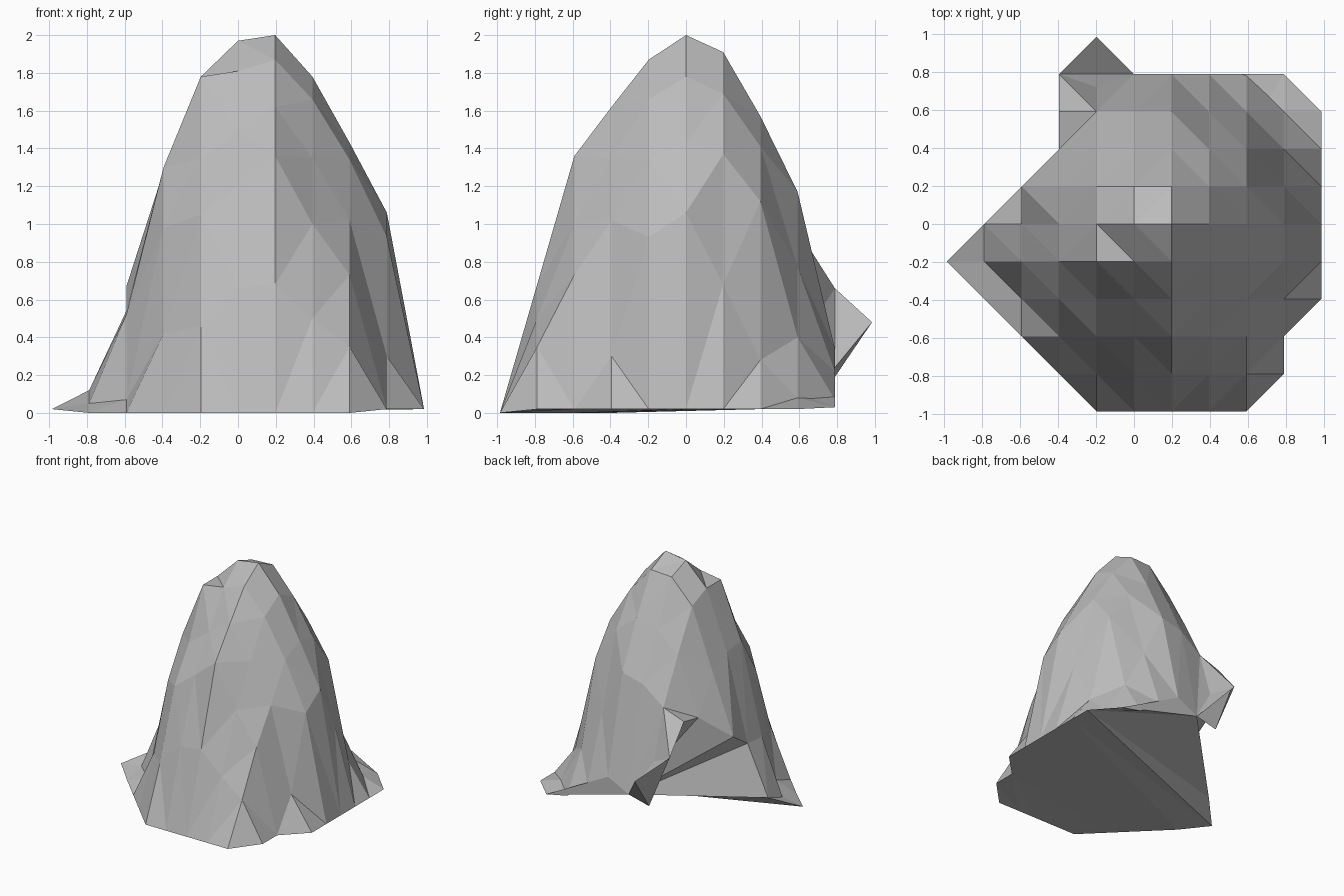
import bpy
import bmesh

STEP = 0.197

# Remove the default object
default = bpy.data.objects.get("Cube")
if default:
    bpy.data.objects.remove(default, do_unlink=True)


def make_material(name, rgb):
    material = bpy.data.materials.new(name)
    material.use_nodes = True
    colour = (*rgb, 1)
    material.diffuse_color = colour
    shader = material.node_tree.nodes["Principled BSDF"]
    shader.inputs["Base Color"].default_value = colour
    shader.inputs["Roughness"].default_value = 0.9
    return material


def add_object(name, mesh_builder, material):
    bmesh.ops.recalc_face_normals(mesh_builder, faces=mesh_builder.faces[:])
    mesh = bpy.data.meshes.new(name)
    mesh_builder.to_mesh(mesh)
    mesh_builder.free()
    mesh.materials.append(material)
    created = bpy.data.objects.new(name, mesh)
    bpy.context.collection.objects.link(created)
    return created


def add_rock(name, points, triangles, material):
    """Small rock from named corners; each triangle is three corner letters."""
    rock = bmesh.new()
    corner = {key: rock.verts.new((x * STEP, y * STEP, z))
              for key, (x, y, z) in points.items()}
    for triangle in triangles.split():
        rock.faces.new([corner[key] for key in triangle])
    return add_object(name, rock, material)


stone = make_material("stone grey", (0.5, 0.5, 0.5))

# Boulder relief: rows run front to back, each with its first column and
# its heights in hundredths
relief = [
    (-1, [0, 0, 0, 0, 0]),
    (-2, [0, 46, 66, 68, 50, 35, 2]),
    (-3, [0, 42, 105, 120, 136, 100, 73, 2]),
    (-4, [0, 7, 98, 135, 150, 162, 135, 102, 30, 2]),
    (-5, [2, 5, 52, 130, 178, 181, 187, 166, 134, 93, 2]),
    (-4, [12, 54, 128, 178, 197, 200, 178, 143, 106, 2]),
    (-3, [67, 118, 170, 190, 191, 169, 137, 68, 2]),
    (-2, [86, 135, 152, 157, 141, 112, 28, 2]),
    (-1, [97, 112, 117, 77, 40, 8, 2]),
    (0, [24, 34, 22, 7, 3]),
]

boulder = bmesh.new()
grid = {}
for row, (first, heights) in enumerate(relief, start=-5):
    for column, height in enumerate(heights, start=first):
        position = (column * STEP, row * STEP, height / 100)
        grid[column, row] = boulder.verts.new(position)

# Split each whole cell along its shorter diagonal; a cell with a missing
# corner becomes one triangle, except at the notch in the flank
notch = (-4, 0)
for row in range(-5, 5):
    for column in range(-5, 5):
        near = grid.get((column, row))
        right = grid.get((column + 1, row))
        far = grid.get((column + 1, row + 1))
        left = grid.get((column, row + 1))
        corners = [v for v in (near, right, far, left) if v]
        if len(corners) == 3 and (column, row) != notch:
            boulder.faces.new(corners)
        elif len(corners) == 4:
            if abs(near.co.z - far.co.z) < abs(right.co.z - left.co.z):
                boulder.faces.new((near, right, far))
                boulder.faces.new((near, far, left))
            else:
                boulder.faces.new((near, right, left))
                boulder.faces.new((right, far, left))

# Flank: a fan from the back foot along the stepped rim
foot = grid[0, 4]
steps = [grid[key] for key in (notch, (-3, 0), (-3, 1), (-2, 2), (-1, 3))]
for lower, upper in zip(steps, steps[1:]):
    boulder.faces.new((foot, lower, upper))

# Upright back cliff
boulder.faces.new([grid[i, 4] for i in range(5)])

# Underside: sloping triangles at the back, the rest filled
heel = grid[5, 3]
boulder.faces.new((heel, foot, grid[4, 4]))
boulder.faces.new((heel, foot, grid[notch]))
boulder.faces.new((heel, grid[notch], grid[-5, -1]))
rim = [edge for edge in boulder.edges if edge.is_boundary]
underside = bmesh.ops.holes_fill(boulder, edges=rim, sides=0)
bmesh.ops.triangulate(boulder, faces=underside["faces"])
add_object("boulder", boulder, stone)

# Outcrop on the back: a shoulder leaning on the cliff and a pointed spur
ledge = (-2, 4, 0.66)
base = (0, 4, 0.24)
shoulder = {
    "p": (-2, 2, 0.86), "q": (-1, 3, 0.97), "v": (-2, 3, 0.9),
    "e": (-1, 3.65, 0.55), "a": ledge, "f": base,
}
add_rock("outcrop_shoulder", shoulder, "pvq vaq qae aef eqf pvf vaf pqf", stone)
spur = {"a": ledge, "f": base, "c": (-1, 5, 0.48), "d": (-1, 4, 0.19)}
add_rock("outcrop_spur", spur, "afc afd acd fcd", stone)
